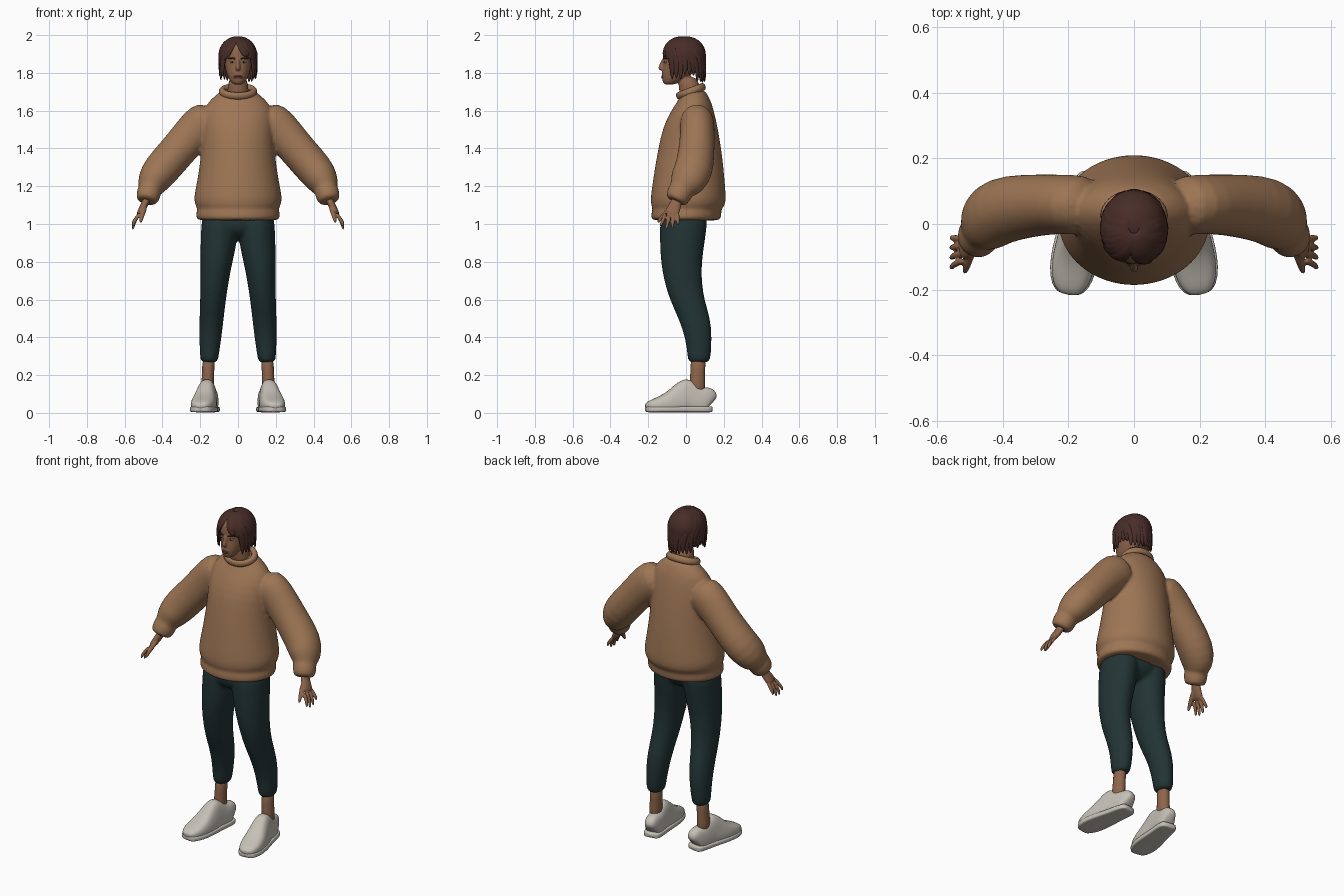
import bpy, bmesh, random
from math import sin, cos, pi, radians
from mathutils import Vector

random.seed(4)
cube = bpy.data.objects.get("Cube")
if cube:
    bpy.data.objects.remove(cube)


def material(name, rgb):
    m = bpy.data.materials.new(name)
    m.use_nodes = True
    m.diffuse_color = (*rgb, 1)
    bsdf = m.node_tree.nodes["Principled BSDF"]
    bsdf.inputs["Base Color"].default_value = (*rgb, 1)
    bsdf.inputs["Roughness"].default_value = 0.8
    return m


KNIT = material("tan knit", (0.34, 0.18, 0.09))
SKIN = material("skin", (0.27, 0.13, 0.07))
HAIR = material("dark brown hair", (0.065, 0.026, 0.021))
CLOTH = material("dark teal cloth", (0.016, 0.034, 0.035))
SHOE = material("off white", (0.56, 0.53, 0.47))
LIP = material("lip", (0.19, 0.075, 0.05))
EYE = material("eye white", (0.45, 0.42, 0.38))
IRIS = material("dark iris", (0.02, 0.012, 0.01))


def curl(c, power):
    return (1 if c >= 0 else -1) * abs(c) ** (2 / power)


def loft(bm, rings, ref=None, n=16, power=2):
    """Skin rings of (x, y, z, ru, rv); level rings unless ref gives the v direction."""
    centres = [Vector(r[:3]) for r in rings]
    loops = []
    for i, (c, r) in enumerate(zip(centres, rings)):
        u, v = Vector((1, 0, 0)), Vector((0, 1, 0))
        if ref:
            t = (centres[min(i + 1, len(rings) - 1)] - centres[max(i - 1, 0)]).normalized()
            v = ref(c)
            v = (v - t * v.dot(t)).normalized()
            u = v.cross(t)
        angles = [2 * pi * k / n for k in range(n)]
        loops.append([bm.verts.new(c + u * r[3] * curl(cos(a), power) + v * r[4] * curl(sin(a), power))
                      for a in angles])
    for a, b in zip(loops, loops[1:]):
        for k in range(n):
            bm.faces.new((a[k], a[(k + 1) % n], b[(k + 1) % n], b[k]))
    bm.faces.new(loops[0])
    bm.faces.new(loops[-1])
    return [v for loop in loops for v in loop]


def flip(rings, s):
    return [(r[0] * s, *r[1:]) for r in rings]


def finish(bm, name, mat, subdiv=1, voxel=0, smooth=3):
    bmesh.ops.recalc_face_normals(bm, faces=bm.faces)
    for f in bm.faces:
        f.smooth = True
    mesh = bpy.data.meshes.new(name)
    bm.to_mesh(mesh)
    bm.free()
    mesh.materials.append(mat)
    ob = bpy.data.objects.new(name, mesh)
    bpy.context.collection.objects.link(ob)
    if subdiv:
        ob.modifiers.new("subdivide", "SUBSURF").levels = subdiv
        ob.modifiers[-1].render_levels = subdiv
    if voxel:
        m = ob.modifiers.new("fuse", "REMESH")
        m.mode, m.voxel_size, m.use_smooth_shade = "VOXEL", voxel, True
        m = ob.modifiers.new("relax", "SMOOTH")
        m.factor, m.iterations = 0.5, smooth
    return ob


def ellipsoid(name, mat, centre, size):
    bm = bmesh.new()
    bmesh.ops.create_uvsphere(bm, u_segments=24, v_segments=14, radius=1)
    for v in bm.verts:
        v.co = Vector(centre) + Vector(a * b for a, b in zip(v.co, size))
    return finish(bm, name, mat, 0)


along_y = lambda p: Vector((0, 1, 0))
along_z = lambda p: Vector((0, 0, 1))

# Sweater: body with hem band, sleeves with cuffs
bm = bmesh.new()
body = [(1.015, 0, .214, .178), (1.03, 0, .223, .186), (1.065, .003, .222, .186), (1.08, .006, .214, .182),
        (1.1, .011, .229, .198), (1.14, .012, .235, .2), (1.2, .014, .222, .194), (1.3, .017, .205, .182),
        (1.4, .02, .193, .167), (1.5, .022, .19, .148), (1.58, .031, .19, .122), (1.64, .042, .165, .094),
        (1.68, .045, .12, .072), (1.715, .04, .08, .058)]
loft(bm, [(0, y, z, rx, ry) for z, y, rx, ry in body], n=32)
sleeve = [(.12, .055, 1.565, .1, .09), (.19, .06, 1.53, .115, .092), (.25, .06, 1.47, .102, .092),
          (.33, .055, 1.375, .098, .098), (.41, .042, 1.285, .1, .105), (.448, .01, 1.23, .088, .1),
          (.462, -.015, 1.195, .07, .078), (.466, -.024, 1.183, .06, .064), (.47, -.03, 1.17, .067, .07),
          (.482, -.05, 1.13, .06, .062), (.485, -.056, 1.118, .05, .05)]
for s in (1, -1):
    loft(bm, flip(sleeve, s), along_y, 20)
finish(bm, "sweater", KNIT, 1, .009, 4)

# Collar ring
bpy.ops.mesh.primitive_torus_add(major_segments=40, minor_segments=12, major_radius=.08, minor_radius=.017,
                                 location=(0, .026, 1.702), rotation=(radians(21), 0, 0))
collar = bpy.context.object
collar.name, collar.scale = "collar", (1.05, .85, 1.2)
collar.data.materials.append(KNIT)
bpy.ops.object.shade_smooth()

# Trousers
bm = bmesh.new()
loft(bm, [(0, -.02, .92, .06, .06), (0, -.018, .96, .17, .11), (0, -.013, 1.0, .193, .125),
          (0, -.01, 1.07, .19, .125)], n=28)
leg = [(.26, .152, .068, .046, .057), (.3, .152, .07, .05, .063), (.4, .146, .067, .06, .071),
       (.5, .14, .045, .065, .086), (.6, .132, .005, .069, .093), (.7, .124, -.017, .076, .101),
       (.8, .114, -.025, .086, .11), (.9, .102, -.02, .098, .12), (1.0, .097, -.013, .098, .127),
       (1.06, .092, -.01, .1, .125)]
for s in (1, -1):
    loft(bm, [(x * s, y, z, rx, ry) for z, x, y, rx, ry in leg], n=20)
finish(bm, "trousers", CLOTH, 1, .011, 3)

# Shoes, ankles and hands: one per side
upper = [(.137, .03, .1), (.122, .046, .14), (.08, .052, .135), (.035, .054, .155), (.0, .058, .192),
         (-.03, .061, .155), (-.08, .067, .115), (-.14, .067, .085), (-.19, .052, .065), (-.213, .026, .045)]
for s, side in ((1, "left"), (-1, "right")):
    bm = bmesh.new()
    verts = loft(bm, [((.165 - .16 * y) * s, y, h / 2, w, h / 2) for y, w, h in upper], along_z, 20, 3)
    for v in verts:
        mid = (.165 - .16 * v.co.y) * s
        v.co.x = mid + (v.co.x - mid) * (1 - 2.3 * max(0, v.co.z - .05))
    finish(bm, side + "_shoe", SHOE, 2)
    bm = bmesh.new()
    loft(bm, [((.165 - .16 * y) * s, y * 1.015, .019, w + .005, .016) for y, w, h in upper], along_z, 20, 5)
    finish(bm, side + "_sole", SHOE)

    bm = bmesh.new()
    loft(bm, flip([(.162, .06, .09, .036, .045), (.16, .06, .17, .034, .042), (.158, .062, .22, .032, .038),
                   (.155, .066, .3, .036, .044)], s))
    finish(bm, side + "_ankle", SKIN)

    bm = bmesh.new()
    loft(bm, flip([(.47, -.035, 1.17, .022, .027), (.492, -.055, 1.105, .02, .03),
                   (.51, -.068, 1.075, .019, .039), (.528, -.078, 1.045, .014, .038)], s), along_y)
    for i, tip in enumerate((.985, .97, .974, .992)):
        y = -.11 + .022 * i
        out = -.022 + .008 * i
        loft(bm, flip([(.518, y, 1.06, .011, .011), (.546, y + out / 2, 1.02, .0105, .0105),
                       (.556, y + out, tip + .015, .009, .009), (.557, y + out * 1.1, tip, .005, .005)], s), along_y, 10)
    loft(bm, flip([(.488, -.065, 1.1, .014, .014), (.502, -.108, 1.06, .013, .013),
                   (.513, -.138, 1.025, .011, .011), (.516, -.15, 1.005, .006, .006)], s), along_y, 10)
    finish(bm, side + "_hand", SKIN, 1, .0045, 2)

# Head, neck and nose
bm = bmesh.new()
skull = [(1.737, -.09, .02, .022), (1.748, -.08, .036, .042), (1.77, -.062, .05, .066), (1.795, -.046, .06, .083),
         (1.83, -.03, .07, .092), (1.86, -.022, .075, .098), (1.885, -.018, .078, .106), (1.93, -.018, .077, .102),
         (1.965, -.018, .06, .078), (1.982, -.018, .03, .04)]
loft(bm, [(0, y, z, rx, ry) for z, y, rx, ry in skull], n=24)
loft(bm, [(0, .03, 1.65, .066, .06), (0, .02, 1.7, .056, .056), (0, .008, 1.79, .052, .058)])
loft(bm, [(0, -.118, 1.88, .008, .008), (0, -.126, 1.85, .009, .012), (0, -.135, 1.826, .014, .016),
          (0, -.128, 1.812, .015, .012)], n=12)
finish(bm, "head", SKIN, 1, .005, 2)

# Lips, eyes and brows
for name, z, r in (("upper_lip", 1.782, .0045), ("lower_lip", 1.774, .0055)):
    bm = bmesh.new()
    loft(bm, [(x, -.127 + 9 * x * x, z, r * k, r * k) for x, k in
              ((-.024, .3), (-.012, .9), (0, 1), (.012, .9), (.024, .3))], along_z, 8)
    finish(bm, name, LIP)
for s, side in ((1, "left"), (-1, "right")):
    ellipsoid(side + "_eye", EYE, (.03 * s, -.105, 1.857), (.013, .0115, .005))
    ellipsoid(side + "_iris", IRIS, (.03 * s, -.113, 1.857), (.0045, .005, .0045))
    bm = bmesh.new()
    loft(bm, flip([(.011, -.121, 1.873, .003, .004), (.032, -.115, 1.88, .004, .005),
                   (.056, -.092, 1.875, .002, .002)], s), along_z, 8)
    finish(bm, side + "_brow", HAIR)

# Hair: cap plus locks falling from the crown
ellipsoid("hair_cap", HAIR, (0, .005, 1.895), (.097, .1, .098))
core = Vector((0, -.014, 1.89))
bm = bmesh.new()


def lock(start, end, z_end, width):
    rings = []
    for i in range(8):
        t = i / 7
        phi = radians(6 + 84 * min(1, t * 1.6))
        az = radians(start + (end - start) * min(1, t * 1.4))
        z = core.z + .097 * cos(phi)
        if t > .625:
            z += (z_end - z) * (t - .625) / .375
        w = width * (1 - t ** 5) + .004
        r = sin(phi) * random.uniform(.97, 1.02)
        rings.append((.096 * r * sin(az), core.y - .112 * r * cos(az), z, w, .011 - .006 * t ** 4))
    loft(bm, rings, lambda p: p - core, 8)


for s in (1, -1):
    for k in range(11):
        a = 58 + 12.2 * k
        low = 1.765 if k < 3 else 1.785 if k < 6 else 1.75
        lock(s * max(4, a - 45), s * a, low + random.uniform(-.008, .012), random.uniform(.02, .027))
    lock(s * 5, s * 46, 1.87, .02)
lock(-8, 30, 1.915, .02)
lock(180, 180, 1.75, .026)
finish(bm, "hair_locks", HAIR)
